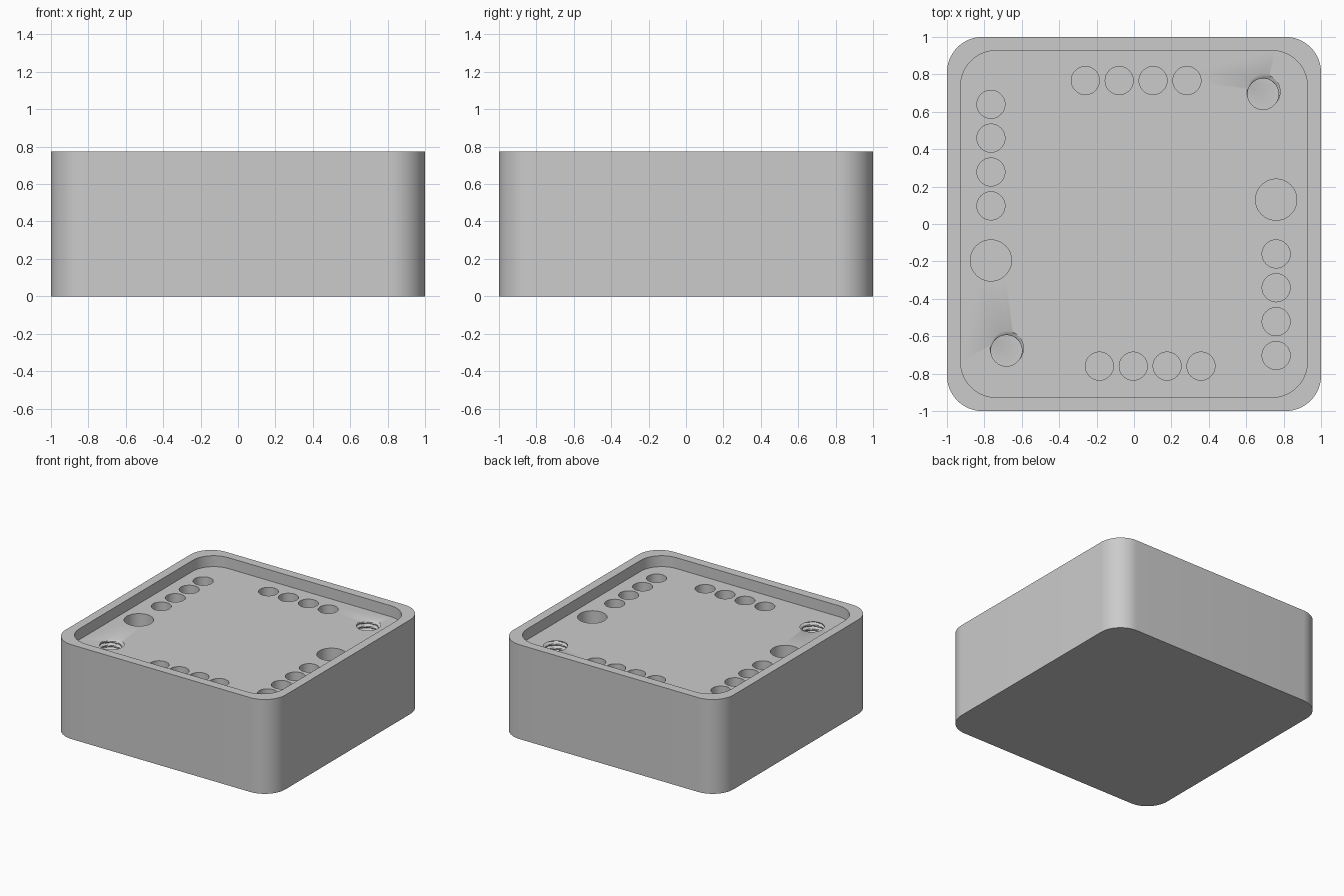
import bpy, bmesh
from math import pi, cos, sin, radians

cube = bpy.data.objects.get("Cube")
if cube:
    bpy.data.objects.remove(cube, do_unlink=True)

HEIGHT, FLOOR_Z = 0.775, 0.685
bm = bmesh.new()


def rounded_square(half, radius, z, steps=16):
    """Loop of vertices around a square with rounded corners."""
    loop = []
    for quarter in range(4):
        start = quarter * pi / 2
        cx = (half - radius) * (1 if quarter in (0, 3) else -1)
        cy = (half - radius) * (1 if quarter in (0, 1) else -1)
        for i in range(steps + 1):
            a = start + i / steps * pi / 2
            loop.append(bm.verts.new((cx + radius * cos(a), cy + radius * sin(a), z)))
    return loop


def circle(x, y, z, radius_at, sides=48):
    """Loop of vertices whose radius is a function of the angle."""
    loop = []
    for i in range(sides):
        a = i / sides * 2 * pi
        r = radius_at(a)
        loop.append(bm.verts.new((x + r * cos(a), y + r * sin(a), z)))
    return loop


def bridge(a, b):
    for i in range(len(a)):
        j = (i + 1) % len(a)
        bm.faces.new((a[i], a[j], b[j], b[i]))


def plain_hole(x, y, radius, depth=0.45):
    top, bottom = (circle(x, y, FLOOR_Z - d, lambda a: radius) for d in (0, depth))
    bridge(top, bottom)
    bm.faces.new(bottom)
    return top


def threaded_hole(x, y, radius=0.083, groove=0.024, pitch=0.035, turns=12, samples=8):
    """Hole with a helical groove cut into its wall."""
    loops = []
    for k in range(turns * samples + 1):
        turn = k / samples

        def radius_at(a):
            u = (a - radians(80) + 2 * pi * turn + pi) % (2 * pi) - pi
            return radius + groove * max(0, 1 - abs(u) / 2)

        loops.append(circle(x, y, FLOOR_Z - pitch * turn, radius_at))
    for a, b in zip(loops, loops[1:]):
        bridge(a, b)
    bm.faces.new(loops[-1])
    return loops[0]


# Outer shell, rim and recess wall
bottom = rounded_square(1, 0.19, 0)
outer = rounded_square(1, 0.19, HEIGHT)
inner = rounded_square(0.927, 0.19, HEIGHT)
recess = rounded_square(0.927, 0.19, FLOOR_Z)
bm.faces.new(bottom)
for a, b in ((bottom, outer), (outer, inner), (inner, recess)):
    bridge(a, b)

# Rows of four small sockets, along each side
openings = [recess]
for i in range(4):
    step = 0.181 * i
    for x, y in ((-0.26 + step, 0.767), (-0.185 + step, -0.76),
                 (-0.765, 0.64 - step), (0.76, -0.16 - step)):
        openings.append(plain_hole(x, y, 0.075))

# Two large sockets and two threaded sockets
openings.append(plain_hole(-0.765, -0.195, 0.11))
openings.append(plain_hole(0.76, 0.13, 0.11))
openings.append(threaded_hole(0.69, 0.695))
openings.append(threaded_hole(-0.682, -0.677))

# Recess floor, filled around every opening
edges = [bm.edges.get((loop[i - 1], loop[i])) for loop in openings for i in range(len(loop))]
bmesh.ops.triangle_fill(bm, use_beauty=True, use_dissolve=False, edges=edges, normal=(0, 0, 1))
bmesh.ops.recalc_face_normals(bm, faces=bm.faces)

mesh = bpy.data.meshes.new("case_body")
bm.to_mesh(mesh)
bm.free()

# Single grey material
grey = bpy.data.materials.new("light grey")
grey.use_nodes = True
grey.diffuse_color = (0.6, 0.6, 0.6, 1)
grey.node_tree.nodes["Principled BSDF"].inputs["Base Color"].default_value = (0.6, 0.6, 0.6, 1)
mesh.materials.append(grey)

case = bpy.data.objects.new("case_body", mesh)
bpy.context.collection.objects.link(case)
bpy.ops.object.select_all(action="DESELECT")
case.select_set(True)
bpy.context.view_layer.objects.active = case
bpy.ops.object.shade_smooth_by_angle(angle=radians(30))
